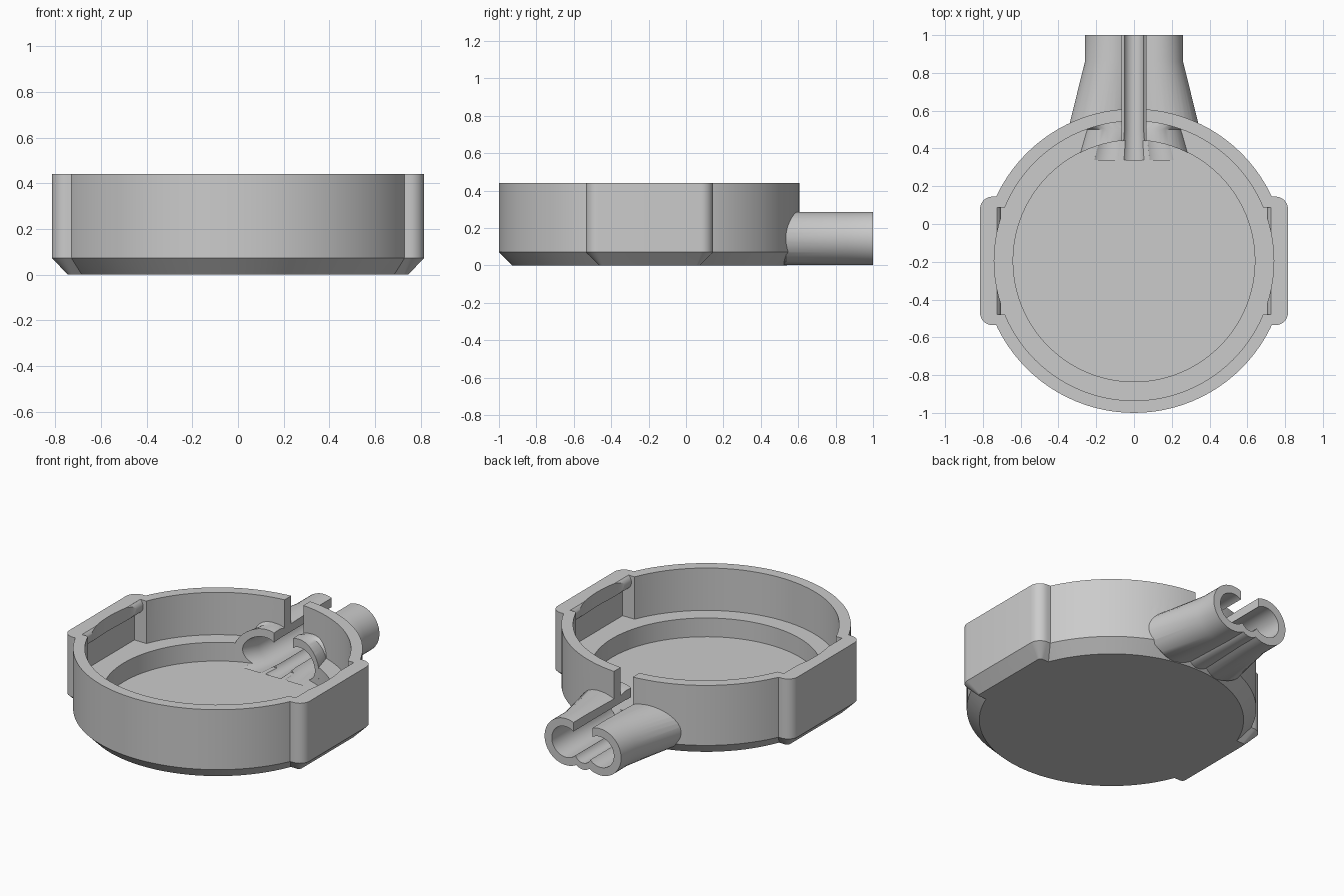
import bpy, bmesh
from math import sin, cos, pi, radians

cube = bpy.data.objects.get("Cube")
if cube:
    bpy.data.objects.remove(cube, do_unlink=True)

CY = -0.195          # centre of the round case
TOP, LEDGE, FLOOR, CHAMFER = 0.44, 0.18, 0.065, 0.072

grey = bpy.data.materials.new("plain grey")
grey.use_nodes = True
grey.diffuse_color = (0.6, 0.6, 0.6, 1)
grey.node_tree.nodes["Principled BSDF"].inputs["Base Color"].default_value = (0.6, 0.6, 0.6, 1)


def skin(name, rings):
    """Closed solid skinned through rings of equal point count."""
    bm = bmesh.new()
    loops = [[bm.verts.new(p) for p in ring] for ring in rings]
    n = len(loops[0])
    for a, b in zip(loops, loops[1:]):
        for i in range(n):
            j = (i + 1) % n
            bm.faces.new((a[i], a[j], b[j], b[i]))
    bm.faces.new(loops[0][::-1])
    bm.faces.new(loops[-1])
    bmesh.ops.recalc_face_normals(bm, faces=bm.faces)
    mesh = bpy.data.meshes.new(name)
    bm.to_mesh(mesh)
    bm.free()
    mesh.materials.append(grey)
    ob = bpy.data.objects.new(name, mesh)
    bpy.context.collection.objects.link(ob)
    return ob


def turned(name, profile, n=96):
    """Solid of revolution about the case axis from (radius, height) pairs."""
    return skin(name, [[(r * cos(2 * pi * i / n), CY + r * sin(2 * pi * i / n), z)
                        for i in range(n)] for r, z in profile])


def box(name, x0, x1, y0, y1, z0, z1):
    return skin(name, [[(x0, y0, z), (x1, y0, z), (x1, y1, z), (x0, y1, z)] for z in (z0, z1)])


def rounded_ring(hx, hy, r, z, steps=8):
    """Rounded rectangle around the case axis."""
    pts = []
    for k, (sx, sy) in enumerate(((1, 1), (-1, 1), (-1, -1), (1, -1))):
        for i in range(steps + 1):
            a = pi / 2 * (k + i / steps)
            pts.append((sx * (hx - r) + r * cos(a), CY + sy * (hy - r) + r * sin(a), z))
    return pts


def tube(name, cx, cz, r, stations, n=40):
    """Round bar along y, stretched sideways by a factor at each station."""
    return skin(name, [[((cx + r * cos(2 * pi * (i + .5) / n)) * f, y,
                         cz + r * sin(2 * pi * (i + .5) / n)) for i in range(n)]
                       for y, f in stations])


def combine(target, tool, operation):
    mod = target.modifiers.new("combine", "BOOLEAN")
    mod.operation = operation
    mod.solver = "EXACT"
    mod.object = tool
    bpy.context.view_layer.objects.active = target
    bpy.ops.object.modifier_apply(modifier=mod.name)
    bpy.data.objects.remove(tool, do_unlink=True)


# Round case with chamfered foot, and the two side blocks
case = turned("case_with_spout", [(0.735, 0), (0.805, CHAMFER), (0.805, TOP)])
blocks = skin("side_blocks", [rounded_ring(0.745, 0.27, 0.02, 0),
                              rounded_ring(0.815, 0.34, 0.065, CHAMFER),
                              rounded_ring(0.815, 0.34, 0.065, TOP)])
combine(case, blocks, "UNION")

# Stepped interior
combine(case, turned("upper_cavity", [(0.74, LEDGE), (0.74, 0.6)]), "DIFFERENCE")
combine(case, turned("lower_cavity", [(0.64, FLOOR), (0.64, 0.3)]), "DIFFERENCE")

# Side recesses, each leaving a rounded snap ridge under the rim
arc = [(0.755 + 0.05 * cos(a), 0.40 + 0.05 * sin(a))
       for a in (radians(270 - 143 * i / 12) for i in range(13))]
recess = [(0.6, LEDGE), (0.765, LEDGE), (0.765, 0.35)] + arc + [(arc[-1][0], 0.6), (0.6, 0.6)]
for s in (1, -1):
    cutter = skin("recess", [[(s * x, CY + e, z) for x, z in recess] for e in (-0.283, 0.283)])
    combine(case, cutter, "DIFFERENCE")

# Cable spout: two tubes and a small rib between, flaring towards the case
outer = [(1.0, 1), (0.86, 1), (0.535, 1.31), (0.50, 0.97), (0.385, 1.1), (0.28, 1.2)]
spout = tube("spout", 0.117, 0.144, 0.143, outer)
combine(spout, tube("spout_tube", -0.117, 0.144, 0.143, outer), "UNION")
combine(spout, tube("spout_rib", 0, 0.075, 0.07, outer), "UNION")
combine(spout, turned("spout_clip", [(0.639, 0.03), (0.639, 0.6)]), "DIFFERENCE")
combine(case, spout, "UNION")

# Cable channels and the open slot through spout and wall
inner = [(1.1, 1), (0.86, 1), (0.50, 1.0), (0.34, 1.25)]
for cx, cz, r in ((0.117, 0.144, 0.094), (-0.117, 0.144, 0.094), (0, 0.1, 0.055)):
    combine(case, tube("channel", cx, cz, r, inner), "DIFFERENCE")
combine(case, box("slot", -0.064, 0.064, 0.40, 1.1, 0.11, 0.7), "DIFFERENCE")

# Smooth round walls, crisp edges
bpy.ops.object.select_all(action="DESELECT")
case.select_set(True)
bpy.context.view_layer.objects.active = case
bpy.ops.object.shade_smooth_by_angle(angle=radians(28))
